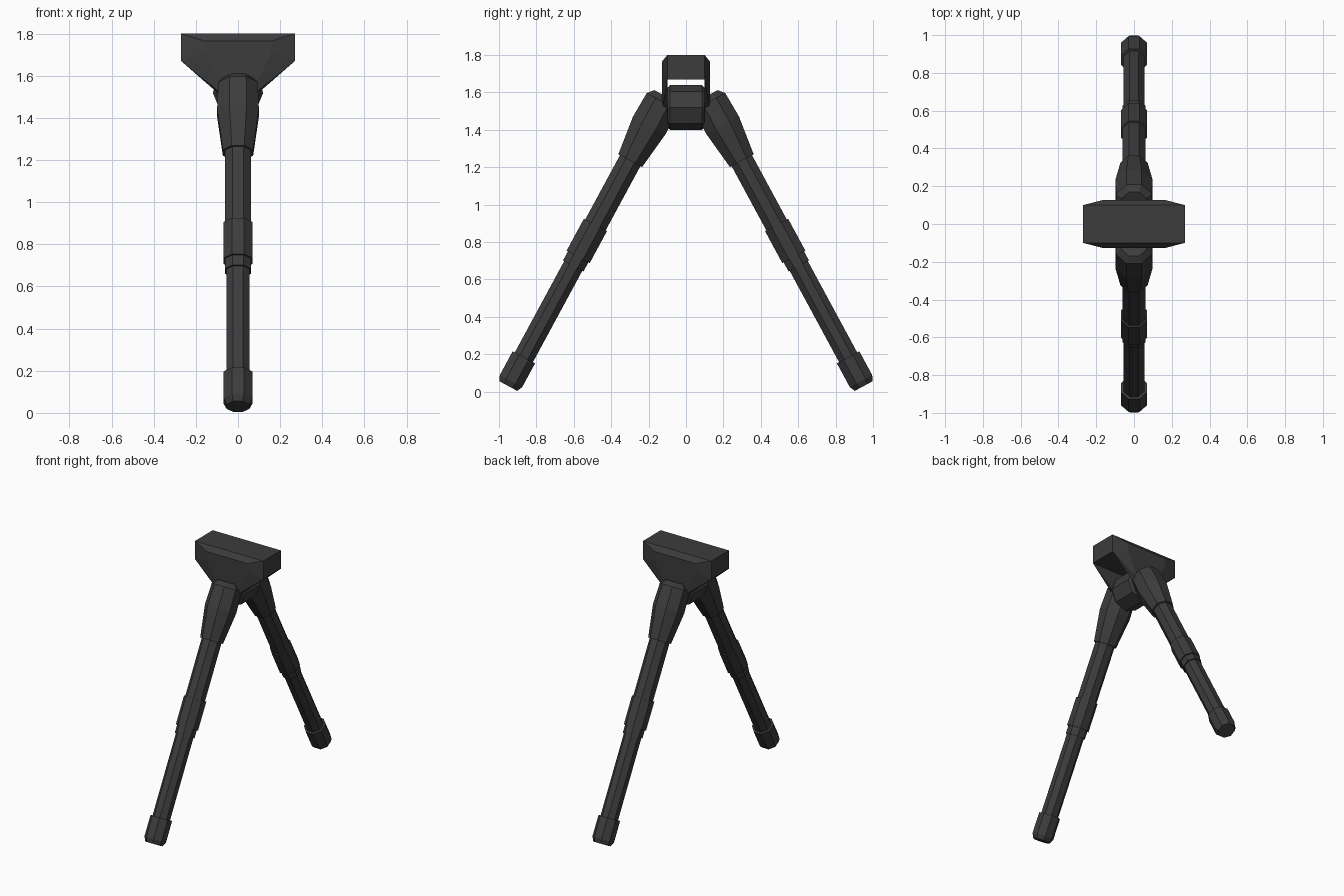
import bpy, bmesh, math
from mathutils import Vector

if "Cube" in bpy.data.objects:
    bpy.data.objects.remove(bpy.data.objects["Cube"])

mat = bpy.data.materials.new("dark_grey")
mat.diffuse_color = (0.045, 0.045, 0.045, 1)
mat.use_nodes = True
mat.node_tree.nodes["Principled BSDF"].inputs["Base Color"].default_value = mat.diffuse_color

# leg frame: foot centre, direction up the leg, outward direction
FOOT = Vector((0, 0.95, 0.03))
TILT = math.radians(28.4)
UP = Vector((0, -math.sin(TILT), math.cos(TILT)))
OUT = Vector((0, math.cos(TILT), math.sin(TILT)))
SIDE = Vector((1, 0, 0))


def finish(name, bm, mirror=False):
    bmesh.ops.recalc_face_normals(bm, faces=bm.faces)
    mesh = bpy.data.meshes.new(name)
    bm.to_mesh(mesh)
    bm.free()
    mesh.materials.append(mat)
    ob = bpy.data.objects.new(name, mesh)
    bpy.context.collection.objects.link(ob)
    if mirror:
        m = ob.modifiers.new("Mirror", 'MIRROR')
        m.use_axis = (False, True, False)
    return ob


def loft(name, sections, origin, axis, u, v, turn=0.5, mirror=False):
    """Octagonal tube through (distance, radius) sections."""
    bm = bmesh.new()
    rings = []
    for s, r in sections:
        rings.append([bm.verts.new(origin + axis * s
                      + u * r * math.cos((i + turn) * math.pi / 4)
                      + v * r * math.sin((i + turn) * math.pi / 4)) for i in range(8)])
    for a, b in zip(rings, rings[1:]):
        for i in range(8):
            j = (i + 1) % 8
            bm.faces.new((a[i], a[j], b[j], b[i]))
    bm.faces.new(rings[0])
    bm.faces.new(rings[-1])
    return finish(name, bm, mirror)


def leg_part(name, sections):
    k = 1 / math.cos(math.pi / 8)      # flat-to-flat size to corner radius
    loft(name, [(s, a * k) for s, a in sections], FOOT, UP, SIDE, OUT, mirror=True)


def hull(name, points, mirror=False):
    bm = bmesh.new()
    for p in points:
        bm.verts.new(p)
    bmesh.ops.convex_hull(bm, input=bm.verts)
    bmesh.ops.dissolve_limit(bm, angle_limit=0.01, verts=bm.verts, edges=bm.edges)
    return finish(name, bm, mirror)


# legs, foot to shoulder
leg_part("rubber_feet", [(0, 0.054), (0.03, 0.068), (0.175, 0.068)])
leg_part("lower_tubes", [(0.1, 0.055), (0.8, 0.055)])
leg_part("clamp_rings", [(0.73, 0.062), (0.80, 0.062)])
leg_part("leg_clamps", [(0.785, 0.070), (0.98, 0.070)])
leg_part("upper_tubes", [(0.9, 0.062), (1.45, 0.062)])
leg_part("leg_shoulders", [(1.37, 0.072), (1.585, 0.099), (1.73, 0.094), (1.763, 0.066)])

# pivot block between the legs
loft("pivot_block", [(-0.1, 0.105), (-0.085, 0.12), (0.085, 0.12), (0.1, 0.105)],
     Vector((0, 0, 1.52)), Vector((0, 1, 0)), SIDE, Vector((0, 0, 1)), turn=0)

# top mount with chamfered long sides
signs = [(sx, sy) for sx in (-1, 1) for sy in (-1, 1)]
hull("top_mount", [(sx * x, sy * y, z) for sx, sy in signs for x, y, z in
                   ((0.27, 0.10, 1.8), (0.16, 0.128, 1.765),
                    (0.16, 0.128, 1.71), (0.27, 0.10, 1.67))])

# fork cheeks hanging from the mount onto the pivot
hull("fork_cheeks", [(sx * x, y, z) for sx in (-1, 1) for x, y, z in
                     ((0.27, 0.10, 1.67), (0.16, 0.128, 1.71),
                      (0.075, 0.128, 1.61), (0.10, 0.10, 1.58),
                      (0.075, 0.10, 1.5), (0.06, 0.128, 1.5))], mirror=True)
